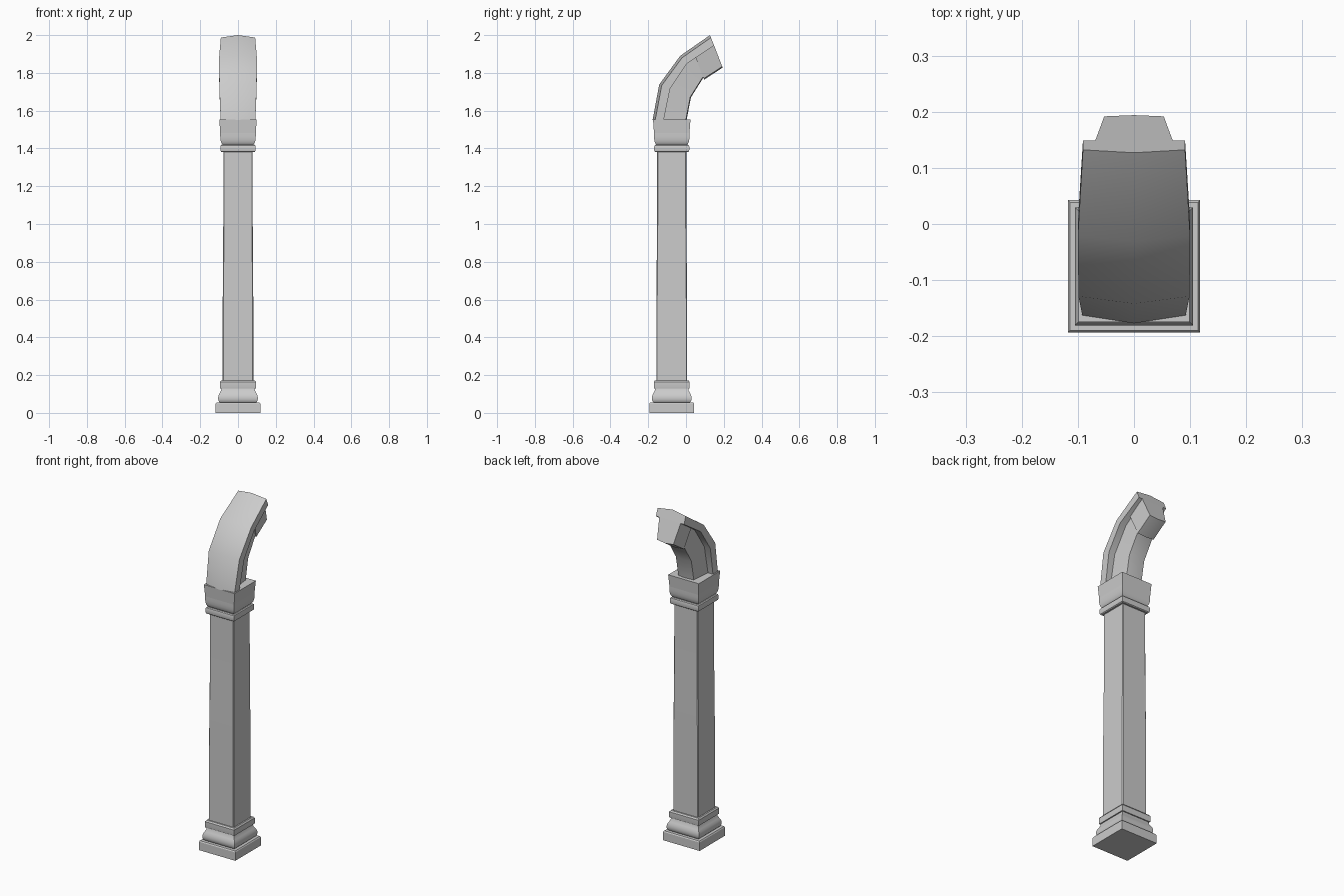
import bpy, bmesh, math
from mathutils import Vector

cube = bpy.data.objects.get("Cube")
if cube:
    bpy.data.objects.remove(cube)

COLUMN_Y = -0.0755

stone = bpy.data.materials.new("grey stone")
stone.use_nodes = True
stone.diffuse_color = (0.6, 0.6, 0.6, 1)
stone.node_tree.nodes["Principled BSDF"].inputs["Base Color"].default_value = (0.6, 0.6, 0.6, 1)


def loft(name, rings):
    """Skin a list of equal closed rings and cap both ends."""
    bm = bmesh.new()
    loops = [[bm.verts.new(p) for p in ring] for ring in rings]
    n = len(loops[0])
    for a, b in zip(loops, loops[1:]):
        for i in range(n):
            j = (i + 1) % n
            bm.faces.new((a[i], a[j], b[j], b[i]))
    bm.faces.new(loops[0])
    bm.faces.new(loops[-1])
    bmesh.ops.recalc_face_normals(bm, faces=bm.faces)
    mesh = bpy.data.meshes.new(name)
    bm.to_mesh(mesh)
    bm.free()
    mesh.materials.append(stone)
    obj = bpy.data.objects.new(name, mesh)
    bpy.context.collection.objects.link(obj)
    bpy.ops.object.select_all(action='DESELECT')
    obj.select_set(True)
    bpy.context.view_layer.objects.active = obj
    bpy.ops.object.shade_smooth_by_angle(angle=math.radians(32))
    return obj


def square_turning(name, profile, chamfer=0.0):
    """Sweep a (half width, height) profile round a square plan."""
    rings = []
    for r, z in profile:
        ring = []
        for sx, sy in ((1, 1), (-1, 1), (-1, -1), (1, -1)):
            if chamfer:
                cuts = [(r, r - chamfer), (r - chamfer, r)]
                if sx * sy < 0:
                    cuts.reverse()
            else:
                cuts = [(r, r)]
            ring += [(sx * x, COLUMN_Y + sy * y, z) for x, y in cuts]
        rings.append(ring)
    return loft(name, rings)


# Column
square_turning("base_plinth", [(.118, 0), (.118, .049), (.114, .055)])
square_turning("base_torus", [(.096, .055), (.102, .062), (.105, .072), (.105, .083),
                              (.102, .095), (.096, .106), (.09, .117), (.087, .13)])
square_turning("base_collar", [(.094, .13), (.095, .134), (.095, .164), (.089, .172)])
square_turning("shaft", [(.081, .17), (.081, .58), (.078, 1.0), (.077, 1.385)], chamfer=.004)
square_turning("neck_ring", [(.086, 1.38), (.091, 1.384), (.093, 1.392), (.093, 1.408),
                             (.091, 1.416), (.086, 1.42)])
square_turning("capital_cushion", [(.078, 1.418), (.085, 1.424), (.09, 1.434), (.093, 1.448),
                                   (.094, 1.465), (.094, 1.485)])
square_turning("capital_block", [(.094, 1.483), (.099, 1.552)])

# Curved arch springer: outer, step and inner lines as (y, z)
outer = [(-.177, 1.55), (-.142, 1.738), (-.031, 1.89), (.127, 2.0)]
step = [(-.118, 1.55), (-.084, 1.717), (.006, 1.85), (.149, 1.945)]
inner = [(.003, 1.55), (.026, 1.67), (.09, 1.772), (.18, 1.842)]
widths = [.092, .099, .1, .091]


def point(x, yz):
    return Vector((x, yz[0], yz[1]))


def slab_ring(top, bottom, w_top, w_bottom, crown, sag):
    """Six-sided section with a crowned top and a sagging underside."""
    a, b = point(0, top), point(0, bottom)
    down = (b - a).normalized()
    corner = a + down * crown
    low = b - down * sag
    side = Vector((1, 0, 0))
    return [a, corner + side * w_top, low + side * w_bottom, b,
            low - side * w_bottom, corner - side * w_top]


loft("arch_band", [slab_ring(o, s, w, w, .014, 0)
                   for o, s, w in zip(outer, step, widths)])
loft("arch_rib", [slab_ring(s, i, .06, .05, 0, .004)
                  for s, i in zip(step[:3] + [(.145, 1.942)], inner)])

# Wider boss at the tip of the arch
loft("arch_boss", [slab_ring(s, i, .069, .053, 0, .006)
                   for s, i in (((.051, 1.88), (.096, 1.764)), ((.149, 1.945), (.194, 1.828)))])
